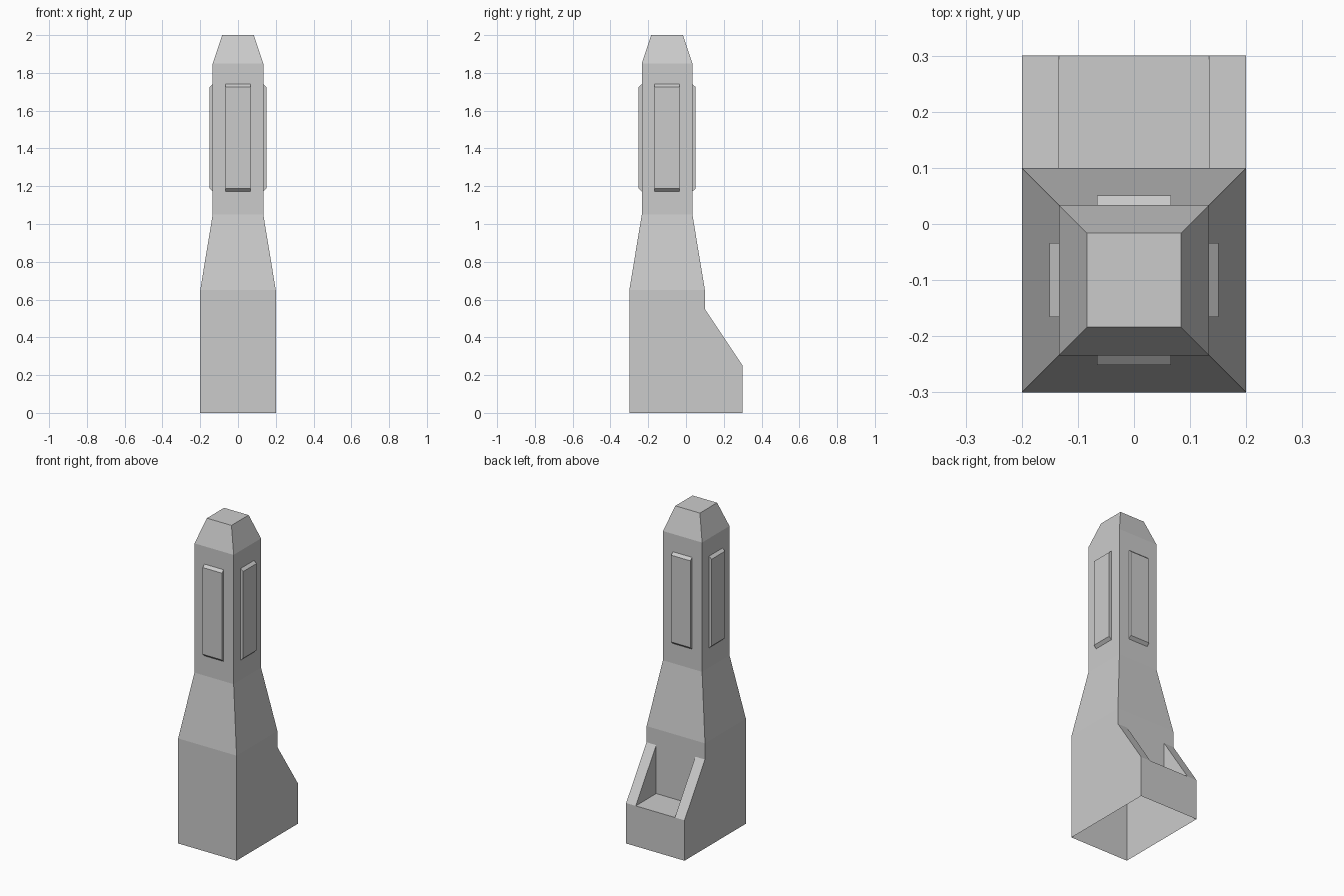
import bpy, bmesh
from math import pi
from mathutils import Matrix, Vector

if "Cube" in bpy.data.objects:
    bpy.data.objects.remove(bpy.data.objects["Cube"])

CY = -0.1            # centre of the stack in y
W, IN = 0.2, 0.134   # outer half width, inner half width of the hearth


def make_object(name, faces):
    """Build one welded, flat-shaded object from a list of polygons."""
    bm = bmesh.new()
    for pts in faces:
        bm.faces.new([bm.verts.new(p) for p in pts])
    bmesh.ops.remove_doubles(bm, verts=bm.verts, dist=1e-4)
    bmesh.ops.recalc_face_normals(bm, faces=bm.faces)
    mesh = bpy.data.meshes.new(name)
    bm.to_mesh(mesh)
    bm.free()
    obj = bpy.data.objects.new(name, mesh)
    bpy.context.collection.objects.link(obj)
    return obj


def ring(half, z):
    return [(sx * half, CY + sy * half, z)
            for sx, sy in ((-1, -1), (1, -1), (1, 1), (-1, 1))]


faces = []

# tapering stack with a closed cap
rings = [ring(h, z) for h, z in ((W, 0.65), (IN, 1.05), (IN, 1.85), (0.084, 2.0))]
for lo, hi in zip(rings, rings[1:]):
    for i in range(4):
        j = (i + 1) % 4
        faces.append([lo[i], lo[j], hi[j], hi[i]])
faces.append(rings[-1])

# mirrored base sides: outer wall, sloped cheek top, inner cheek
profile = [(-0.3, 0), (0.3, 0), (0.3, 0.25), (0.1, 0.55), (0.1, 0.65), (-0.3, 0.65)]
for s in (-1, 1):
    faces.append([(s * W, y, z) for y, z in profile])
    faces.append([(s * W, 0.1, 0.55), (s * W, 0.3, 0.25),
                  (s * IN, 0.3, 0.25), (s * IN, 0.1, 0.55)])
    faces.append([(s * IN, 0.1, 0.25), (s * IN, 0.3, 0.25), (s * IN, 0.1, 0.55)])

# plain wall, hearth lip, hearth floor and hearth back wall (underside stays open)
faces.append([(x, -0.3, z) for x, z in ((-W, 0), (W, 0), (W, 0.65), (-W, 0.65))])
faces.append([(x, 0.3, z) for x, z in ((-W, 0), (W, 0), (W, 0.25), (IN, 0.25),
                                       (-IN, 0.25), (-W, 0.25))])
faces.append([(x, y, 0.25) for x, y in ((-IN, 0.1), (IN, 0.1), (IN, 0.3), (-IN, 0.3))])
faces.append([(x, 0.1, z) for x, z in ((-W, 0.55), (-IN, 0.55), (-IN, 0.25), (IN, 0.25),
                                       (IN, 0.55), (W, 0.55), (W, 0.65), (-W, 0.65))])
make_object("chimney_body", faces)

# raised panels with chamfered ends, one on each side of the stack
P = 0.066
section = [(-IN, 1.172), (-0.151, 1.188), (-0.151, 1.725), (-IN, 1.74)]
for k, side in enumerate(("front", "right", "back", "left")):
    turn = Matrix.Translation((0, CY, 0)) @ Matrix.Rotation(k * pi / 2, 4, 'Z')
    panel = [[(s * P, y, z) for y, z in section] for s in (-1, 1)]
    for (y0, z0), (y1, z1) in zip(section, section[1:]):
        panel.append([(-P, y0, z0), (P, y0, z0), (P, y1, z1), (-P, y1, z1)])
    make_object(side + "_panel", [[turn @ Vector(p) for p in f] for f in panel])
